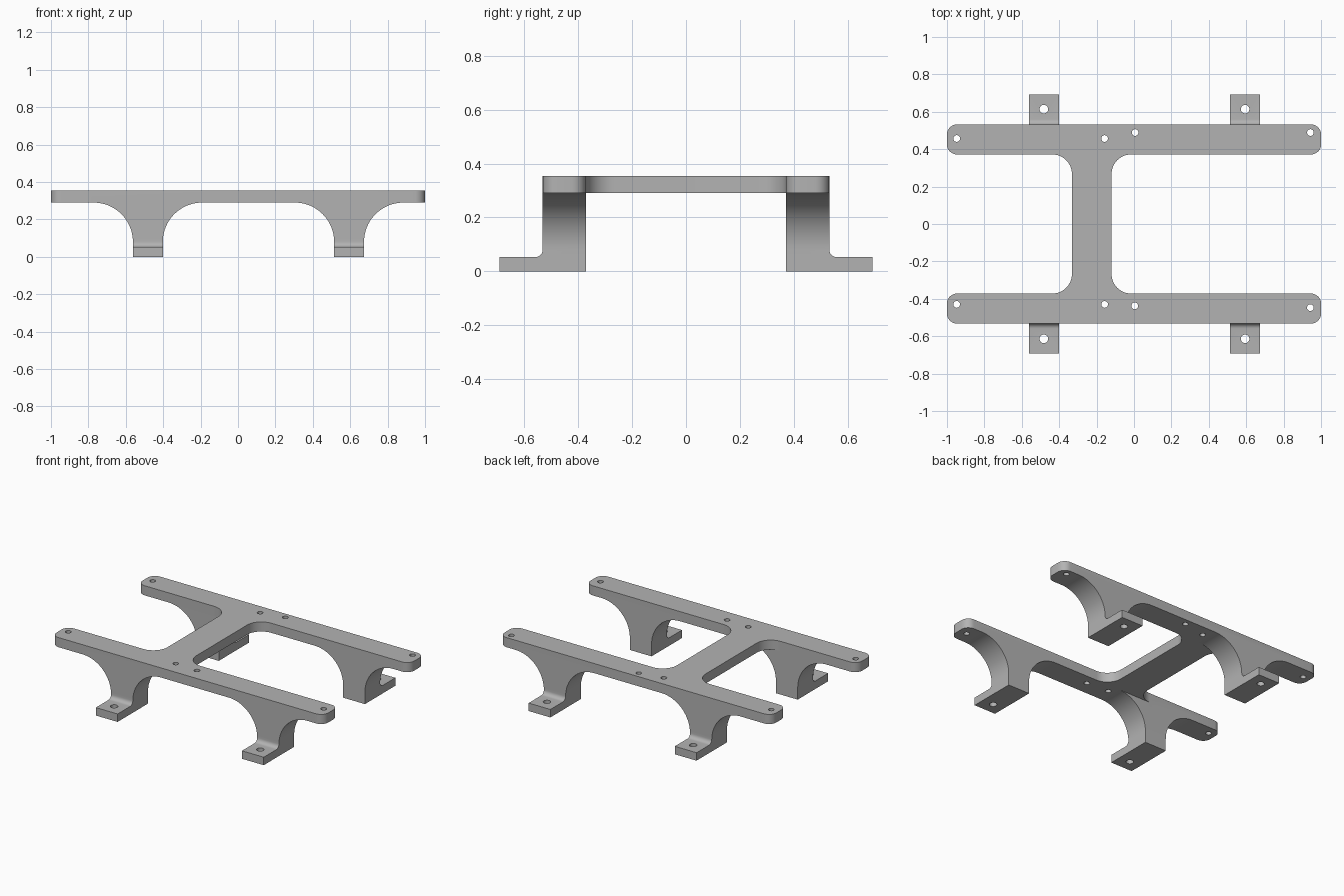
import bpy, bmesh, math
from mathutils import Vector

if "Cube" in bpy.data.objects:
    bpy.data.objects.remove(bpy.data.objects["Cube"])

BAR_IN, BAR_OUT, FOOT_OUT = 0.372, 0.532, 0.692   # distances from the centre line
Z_UNDER, Z_TOP = 0.29, 0.354                      # plate thickness range
LEG_X, LEG_HALF = (-0.482, 0.594), 0.08

grey = bpy.data.materials.new("grey")
grey.diffuse_color = (0.45, 0.45, 0.45, 1)
grey.use_nodes = True
grey.node_tree.nodes["Principled BSDF"].inputs["Base Color"].default_value = grey.diffuse_color


def arc(cx, cy, r, a0, a1, n=14):
    """Points along an arc, angles in degrees."""
    return [(cx + r * math.cos(math.radians(a0 + (a1 - a0) * i / n)),
             cy + r * math.sin(math.radians(a0 + (a1 - a0) * i / n))) for i in range(n + 1)]


def prism(name, points, place, lo, hi):
    """Extrude a closed profile; place(u, v, w) maps profile and depth to space."""
    bm = bmesh.new()
    face = bm.faces.new([bm.verts.new(place(u, v, lo)) for u, v in points])
    step = Vector(place(0, 0, hi)) - Vector(place(0, 0, lo))
    new = bmesh.ops.extrude_face_region(bm, geom=[face], use_keep_orig=True)
    bmesh.ops.translate(bm, vec=step,
                        verts=[g for g in new["geom"] if isinstance(g, bmesh.types.BMVert)])
    bmesh.ops.recalc_face_normals(bm, faces=bm.faces)
    mesh = bpy.data.meshes.new(name)
    bm.to_mesh(mesh)
    bm.free()
    obj = bpy.data.objects.new(name, mesh)
    bpy.context.collection.objects.link(obj)
    mesh.materials.append(grey)
    return obj


def combine(base, tool, operation):
    """Apply a boolean and discard the tool."""
    mod = base.modifiers.new("join", "BOOLEAN")
    mod.operation, mod.solver, mod.object = operation, "EXACT", tool
    bpy.context.view_layer.objects.active = base
    bpy.ops.object.modifier_apply(modifier=mod.name)
    bpy.data.objects.remove(tool)


def flat(u, v, w):
    return (u, v, w)


# H-shaped plate: rounded bar ends and filleted cross member
c, f, xl, xr = 0.053, 0.105, -0.332, -0.12
outline = []
outline += arc(1 - c, BAR_OUT - c, c, 90, 0, 8) + arc(1 - c, BAR_IN + c, c, 0, -90, 8)
outline += arc(xr + f, BAR_IN - f, f, 90, 180) + arc(xr + f, f - BAR_IN, f, 180, 270)
outline += arc(1 - c, -BAR_IN - c, c, 90, 0, 8) + arc(1 - c, -BAR_OUT + c, c, 0, -90, 8)
outline += arc(-1 + c, -BAR_OUT + c, c, 270, 180, 8) + arc(-1 + c, -BAR_IN - c, c, 180, 90, 8)
outline += arc(xl - f, f - BAR_IN, f, -90, 0) + arc(xl - f, BAR_IN - f, f, 0, 90)
outline += arc(-1 + c, BAR_IN + c, c, 270, 180, 8) + arc(-1 + c, BAR_OUT - c, c, 180, 90, 8)
frame = prism("mounting_frame", outline, flat, Z_UNDER, Z_TOP)

# Four flared legs, each with a foot tab and a small fillet
R, r, foot_z = 0.21, 0.027, 0.053
for x in LEG_X:
    h = LEG_HALF
    leg = [(x - h, 0), (x + h, 0)] + arc(x + h + R, Z_UNDER - R, R, 180, 90, 20)
    leg += [(x + h + R, Z_UNDER + 0.03), (x - h - R, Z_UNDER + 0.03)]
    leg += arc(x - h - R, Z_UNDER - R, R, 90, 0, 20)
    foot = [(0.45, 0), (FOOT_OUT, 0), (FOOT_OUT, foot_z)]
    foot += arc(BAR_OUT + r, foot_z + r, r, 270, 180, 6) + [(0.45, foot_z + r)]
    for s in (1, -1):
        part = prism("leg", leg, lambda u, v, w: (u, s * w, v), BAR_IN, BAR_OUT)
        combine(frame, part, "UNION")
        part = prism("foot", foot, lambda u, v, w: (w, s * u, v), x - h, x + h)
        combine(frame, part, "UNION")

# Screw holes through the bars and the feet
holes = [(-0.948, 0.457), (-0.157, 0.457), (0.006, 0.489), (0.943, 0.489),
         (-0.948, -0.43), (-0.157, -0.43), (0.004, -0.438), (0.943, -0.447)]
drills = [(x, y, 0.018, 0.2, 0.45) for x, y in holes]
drills += [(x, s * 0.614, 0.023, -0.1, 0.15) for x in LEG_X for s in (1, -1)]
for x, y, radius, lo, hi in drills:
    drill = prism("drill", arc(x, y, radius, 0, 360, 20)[:-1], flat, lo, hi)
    combine(frame, drill, "DIFFERENCE")

# Smooth the curved walls, keep the edges sharp
bpy.ops.object.select_all(action="DESELECT")
frame.select_set(True)
bpy.context.view_layer.objects.active = frame
bpy.ops.object.shade_smooth_by_angle(angle=math.radians(30))
